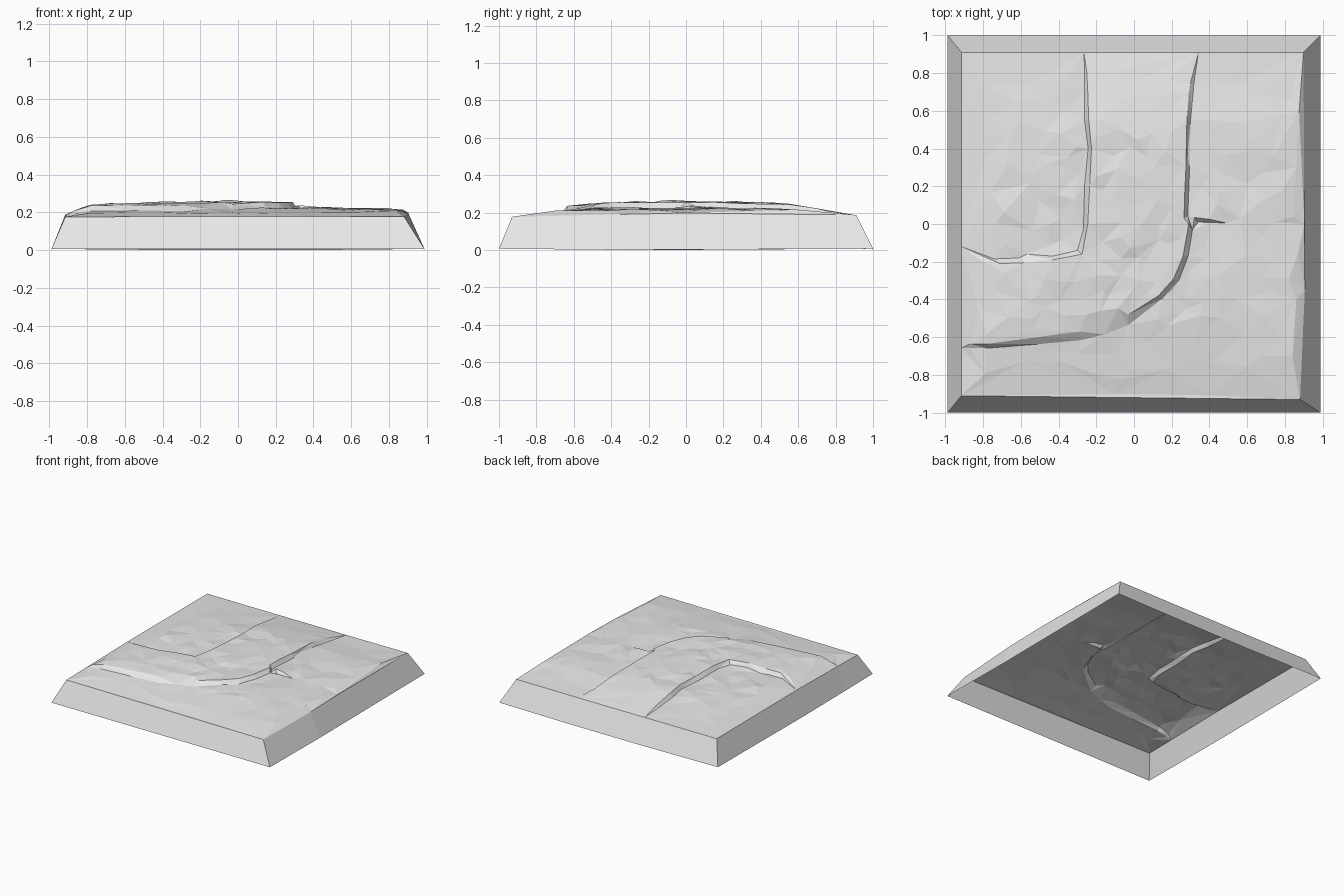
import bpy, bmesh, math, random
from mathutils import Vector, noise
from mathutils.geometry import delaunay_2d_cdt

random.seed(4)
cube = bpy.data.objects.get("Cube")
if cube:
    bpy.data.objects.remove(cube)

stone = bpy.data.materials.new("light_grey")
stone.use_nodes = True
stone.diffuse_color = (0.8, 0.8, 0.8, 1)
stone.node_tree.nodes["Principled BSDF"].inputs["Base Color"].default_value = (0.8, 0.8, 0.8, 1)

# Crest and foot lines of the banks beside the raised path
INNER_TOP = [(-.25, .8), (-.245, .7), (-.24, .55), (-.225, .4), (-.235, .2), (-.245, 0), (-.275, -.16),
             (-.43, -.19), (-.58, -.205), (-.71, -.21)]
INNER_FOOT = [(-.262, .8), (-.262, .7), (-.262, .55), (-.243, .4), (-.262, .2), (-.268, -.03), (-.3, -.14),
              (-.43, -.17), (-.57, -.16), (-.61, -.18), (-.74, -.185)]
OUTER_TOP = [(.3, .75), (.28, .55), (.275, .3), (.265, .03), (.29, 0), (.26, -.17),
             (.21, -.29), (.13, -.38), (-.03, -.48)]
OUTER_FOOT = [(.318, .75), (.3, .55), (.295, .3), (.285, .04), (.31, -.03), (.287, -.17),
              (.237, -.3), (.15, -.395), (-.03, -.535)]
FRONT_TOP = [(-.28, -.57), (-.51, -.6), (-.78, -.635), (-.87, -.635)]
FRONT_FOOT = [(-.28, -.615), (-.51, -.637), (-.78, -.658), (-.87, -.658)]
BACK_IN, BACK_OUT, LEFT_IN, LEFT_OUT = (-.265, .91), (.342, .91), (-.915, -.12), (-.915, -.657)

# Upper rim, counter-clockwise, sharing the ends of the banks
RIM = [(-.915, -.91), (-.1, -.9), (.4, -.908), (.88, -.93), (.905, -.35), (.903, 0), (.898, .91),
       BACK_OUT, BACK_IN, (-.915, .91), LEFT_IN, LEFT_OUT]
PATH = [BACK_IN] + INNER_TOP + [LEFT_IN, LEFT_OUT] + FRONT_TOP[::-1] + OUTER_TOP[::-1] + [BACK_OUT]


def in_path(x, y):
    hit = False
    for (ax, ay), (bx, by) in zip(PATH, PATH[1:] + PATH[:1]):
        if (ay > y) != (by > y) and x < ax + (y - ay) * (bx - ax) / (by - ay):
            hit = not hit
    return hit


def rim_height(x, y):
    side = max(0, 1 - abs(y)) * (.017 if x > .85 else .01)
    return .181 + .005 * y + (side if abs(x) > .85 else 0)


def ground(x, y):
    left, right, front, back = x + .915, .9 - x, y + .91, .91 - y
    rise = min(1, left / .25 + .1, right / .07, front / .4, back / .45)
    middle = max(0, 1 - math.hypot(x, y) / .95)
    rough = noise.noise(Vector((x * 6, y * 6, 2))) * .013 * rise
    return .185 + (.033 + .009 * middle) * max(0, rise) + rough + random.uniform(-.008, .008) * middle


def path_lift(x, y):
    return .029 * max(0, min(1, (.91 - y) / .3, (x + .915) / .09))


points, heights, edges = [], [], []


def add_point(p, z):
    points.append(Vector(p))
    heights.append(z)
    return len(points) - 1


rim_ids = [add_point(p, rim_height(*p)) for p in RIM]
edges += list(zip(rim_ids, rim_ids[1:] + rim_ids[:1]))


def add_bank(top, foot, start=None, end=None):
    base = [ground(*p) for p in foot]
    for line, raised in ((foot, False), (top, True)):
        ids = []
        for p in line:
            near = min(range(len(foot)), key=lambda i: math.dist(p, foot[i]))
            ids.append(add_point(p, base[near] + (path_lift(*p) if raised else 0)))
        if start:
            ids.insert(0, rim_ids[RIM.index(start)])
        if end:
            ids.append(rim_ids[RIM.index(end)])
        edges.extend(zip(ids, ids[1:]))


add_bank(INNER_TOP, INNER_FOOT, BACK_IN, LEFT_IN)
add_bank(OUTER_TOP, OUTER_FOOT, BACK_OUT)
add_bank(FRONT_TOP, FRONT_FOOT, None, LEFT_OUT)

# Small sharp ledge on the right, and the crest along the right rim
ledge = [add_point(p, z) for p, z in (((.32, .035), .238), ((.4, .025), .232), ((.49, .005), .215))]
edges += list(zip(ledge, ledge[1:]))
for p in ((.34, .01), (.41, .008)):
    add_point(p, .212)
for p in ((.875, .6), (.86, .3), (.845, .04), (.87, -.15), (.86, -.4), (.84, -.7)):
    add_point(p, .213 + .004 * p[1])

# Scattered ground points, denser towards the middle
fixed = list(points)
for i in range(-9, 10):
    for j in range(-9, 10):
        x, y = i * .095 + random.uniform(-.035, .035), j * .095 + random.uniform(-.035, .035)
        if abs(x) > .83 or abs(y) > .83 or (max(abs(x), abs(y)) > .55 and (i + j) % 2):
            continue
        if min((Vector((x, y)) - p).length for p in fixed) > .05:
            add_point((x, y), ground(x, y) + (path_lift(x, y) if in_path(x, y) else 0))

flat, _, faces, origins, _, _ = delaunay_2d_cdt(points, edges, [], 1, 1e-5, True)

# Terrain surface
bm = bmesh.new()
verts = []
for p, source in zip(flat, origins):
    z = heights[source[0]] if source and source[0] < len(heights) else ground(p.x, p.y)
    verts.append(bm.verts.new((p.x, p.y, z)))
for f in faces:
    bm.faces.new([verts[i] for i in f])

# Sloping skirt, open underneath
border = [e for e in bm.edges if e.is_boundary]
skirt = bmesh.ops.extrude_edge_only(bm, edges=border)["geom"]
for v in (g for g in skirt if isinstance(g, bmesh.types.BMVert)):
    x, y = v.co.x, v.co.y
    if abs(x) > .87:
        x = math.copysign(.988, x)
    if abs(y) > .89:
        y = math.copysign(1, y)
    v.co = (x, y, .01 * min(1, max(abs(x), .3) * max(abs(y), .3)) - .003)
bmesh.ops.recalc_face_normals(bm, faces=bm.faces)
top = max(bm.faces, key=lambda f: f.calc_center_median().z)
if top.normal.z < 0:
    bmesh.ops.reverse_faces(bm, faces=bm.faces)
low = min(v.co.z for v in bm.verts)
bmesh.ops.translate(bm, verts=bm.verts, vec=(0, 0, -low))

mesh = bpy.data.meshes.new("terrain_tile")
bm.to_mesh(mesh)
bm.free()
mesh.materials.append(stone)
tile = bpy.data.objects.new("terrain_tile", mesh)
bpy.context.collection.objects.link(tile)
